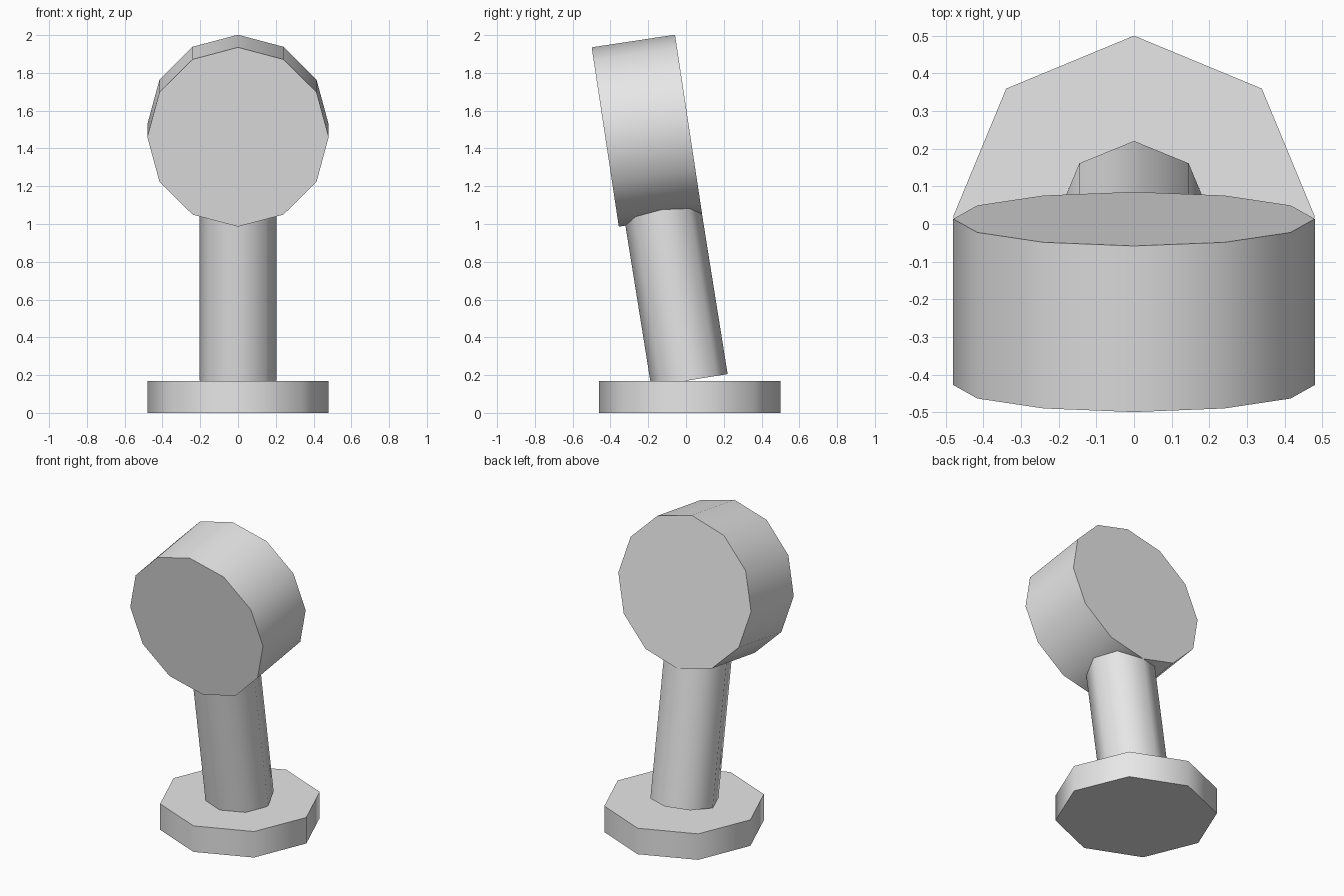
import bpy
import math
from mathutils import Vector, Matrix

if "Cube" in bpy.data.objects:
    bpy.data.objects.remove(bpy.data.objects["Cube"])

grey = bpy.data.materials.new("plain grey")
grey.diffuse_color = (0.8, 0.8, 0.8, 1.0)
grey.use_nodes = True
grey.node_tree.nodes["Principled BSDF"].inputs["Base Color"].default_value = grey.diffuse_color


def prism(name, sides, radius, depth, centre, tilt=0.0):
    """Closed cylinder, tilted about x, smooth round the side with sharp rims."""
    bpy.ops.mesh.primitive_cylinder_add(
        vertices=sides, radius=radius, depth=depth,
        location=centre, rotation=(math.radians(tilt), 0, 0))
    ob = bpy.context.object
    ob.name = name
    ob.data.materials.append(grey)
    bpy.ops.object.shade_smooth_by_angle(angle=math.radians(50))
    return ob


# Octagonal foot plate
prism("base", 8, 0.48, 0.17, (0, 0.02, 0.085))

# Leaning octagonal stem, its upper end buried in the head
lean, length = 9.1, 0.97
foot = Vector((0, 0.018, 0.173))
axis = Matrix.Rotation(math.radians(lean), 3, 'X') @ Vector((0, 0, 1))
prism("stem", 8, 0.205, length, foot + axis * length / 2, lean)

# Twelve-sided drum head facing forward, leaning with the stem
prism("head", 12, 0.48, 0.446, (0, -0.207, 1.494), 98.6)
